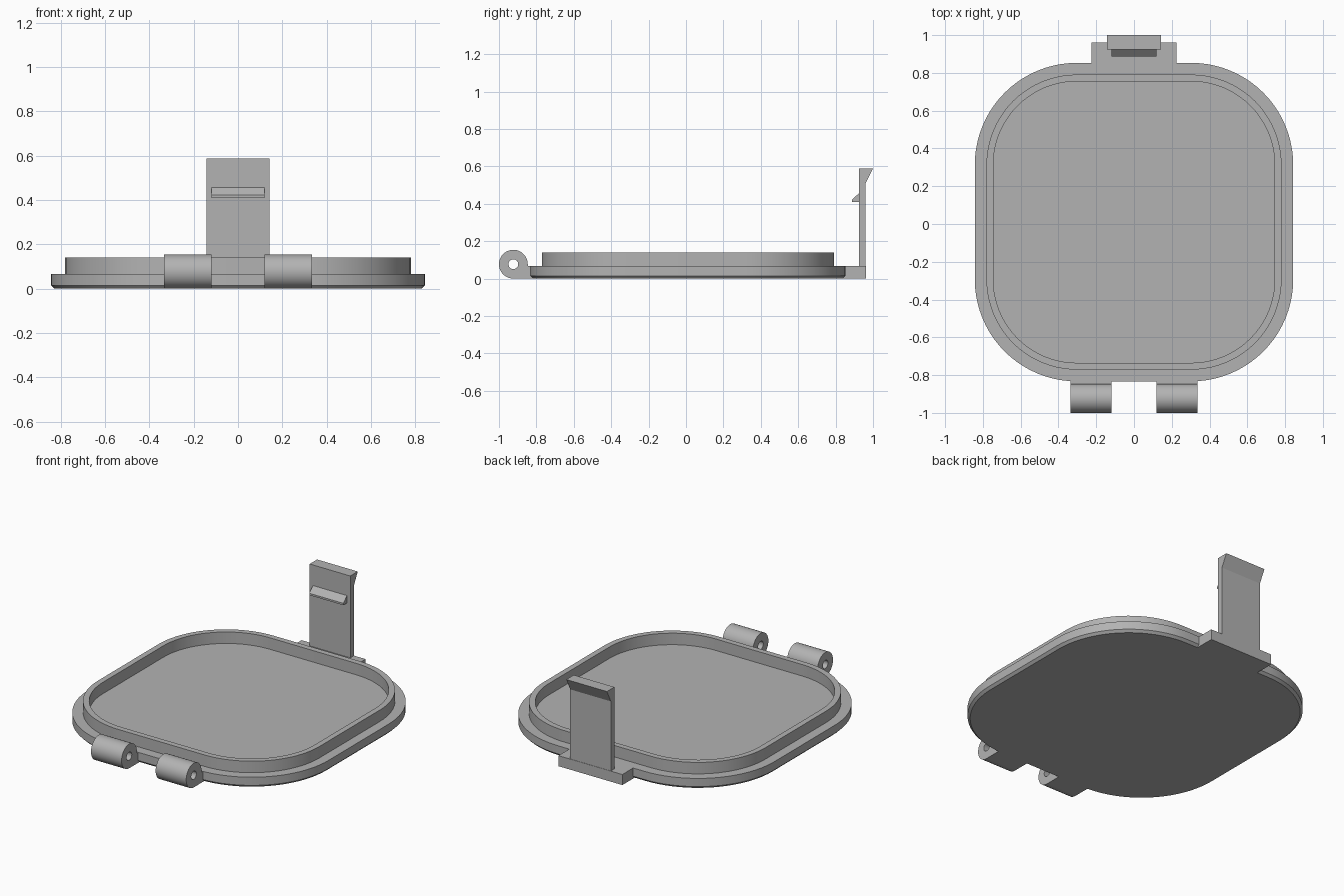
import bpy, bmesh, math

if "Cube" in bpy.data.objects:
    bpy.data.objects.remove(bpy.data.objects["Cube"], do_unlink=True)

grey = bpy.data.materials.new("plain_grey")
grey.use_nodes = True
colour = (0.45, 0.45, 0.45, 1)
grey.diffuse_color = colour
grey.node_tree.nodes["Principled BSDF"].inputs["Base Color"].default_value = colour


def finish(name, bm, smooth=False):
    bmesh.ops.recalc_face_normals(bm, faces=bm.faces)
    mesh = bpy.data.meshes.new(name)
    bm.to_mesh(mesh)
    bm.free()
    mesh.materials.append(grey)
    obj = bpy.data.objects.new(name, mesh)
    bpy.context.collection.objects.link(obj)
    if smooth:
        bpy.ops.object.select_all(action='DESELECT')
        obj.select_set(True)
        bpy.context.view_layer.objects.active = obj
        bpy.ops.object.shade_smooth_by_angle(angle=math.radians(30))
    return obj


def bridge(bm, a, b):
    n = len(a)
    for i in range(n):
        j = (i + 1) % n
        bm.faces.new((a[i], a[j], b[j], b[i]))


def extrude_x(name, profile, half_width):
    """Closed (y, z) outline extruded symmetrically along x."""
    bm = bmesh.new()
    left, right = ([bm.verts.new((x, y, z)) for y, z in profile]
                   for x in (-half_width, half_width))
    bridge(bm, left, right)
    bm.faces.new(left)
    bm.faces.new(right)
    return finish(name, bm)


def slab(name, half_width, y0, y1, z1):
    return extrude_x(name, [(y0, 0), (y1, 0), (y1, z1), (y0, z1)], half_width)


# Lid: rounded-square rings swept through a stepped section
HALF, RADIUS, CENTRE_Y, STEPS = 0.843, 0.54, 0.01, 20


def rounded_ring(bm, inset, z):
    core, radius = HALF - RADIUS, RADIUS - inset
    ring = []
    for quarter, (sx, sy) in enumerate(((1, 1), (-1, 1), (-1, -1), (1, -1))):
        for k in range(STEPS + 1):
            a = math.pi / 2 * (quarter + k / STEPS)
            ring.append(bm.verts.new((sx * core + radius * math.cos(a),
                                      CENTRE_Y + sy * core + radius * math.sin(a), z)))
    return ring


bm = bmesh.new()
section = [(0.015, 0), (0.0, 0.015), (0.0, 0.067), (0.062, 0.067),
           (0.062, 0.14), (0.098, 0.14), (0.098, 0.067)]
rings = [rounded_ring(bm, *p) for p in section]
for a, b in zip(rings, rings[1:]):
    bridge(bm, a, b)
bm.faces.new(rings[0])
bm.faces.new(rings[-1])
finish("lid", bm, smooth=True)

# Hinge knuckles: bored barrels with a square lower corner towards the lid
BARREL_Y, BARREL_Z, BARREL_R, BORE_R, SIDES = -0.923, 0.077, 0.077, 0.026, 48


def knuckle(name, x0, x1):
    bm = bmesh.new()
    loops = []
    for x, bore in ((x0, False), (x1, False), (x1, True), (x0, True)):
        loop = []
        for i in range(SIDES):
            a = 2 * math.pi * i / SIDES
            c, s = math.cos(a), math.sin(a)
            r = BORE_R if bore else BARREL_R
            if not bore and c > 0 and s < 0:
                r /= max(c, -s)
            loop.append(bm.verts.new((x, BARREL_Y + r * c, BARREL_Z + r * s)))
        loops.append(loop)
    for i in range(4):
        bridge(bm, loops[i], loops[(i + 1) % 4])
    finish(name, bm, smooth=True)


for side, sign in (("left", 1), ("right", -1)):
    knuckle(side + "_hinge_knuckle", sign * 0.12, sign * 0.335)
    tab = slab(side + "_hinge_tab", 0.1075, BARREL_Y + BARREL_R, -0.815, 0.067)
    tab.location.x = sign * 0.2275

# Latch: foot, upright strip with flared lip, and catch ridge
slab("latch_foot", 0.225, 0.83, 0.962, 0.067)
extrude_x("latch_strip", [(0.925, 0.06), (0.96, 0.06), (0.96, 0.51),
                          (1.0, 0.588), (0.925, 0.588)], 0.143)
extrude_x("latch_catch", [(0.926, 0.41), (0.926, 0.458),
                          (0.888, 0.422), (0.888, 0.41)], 0.12)
